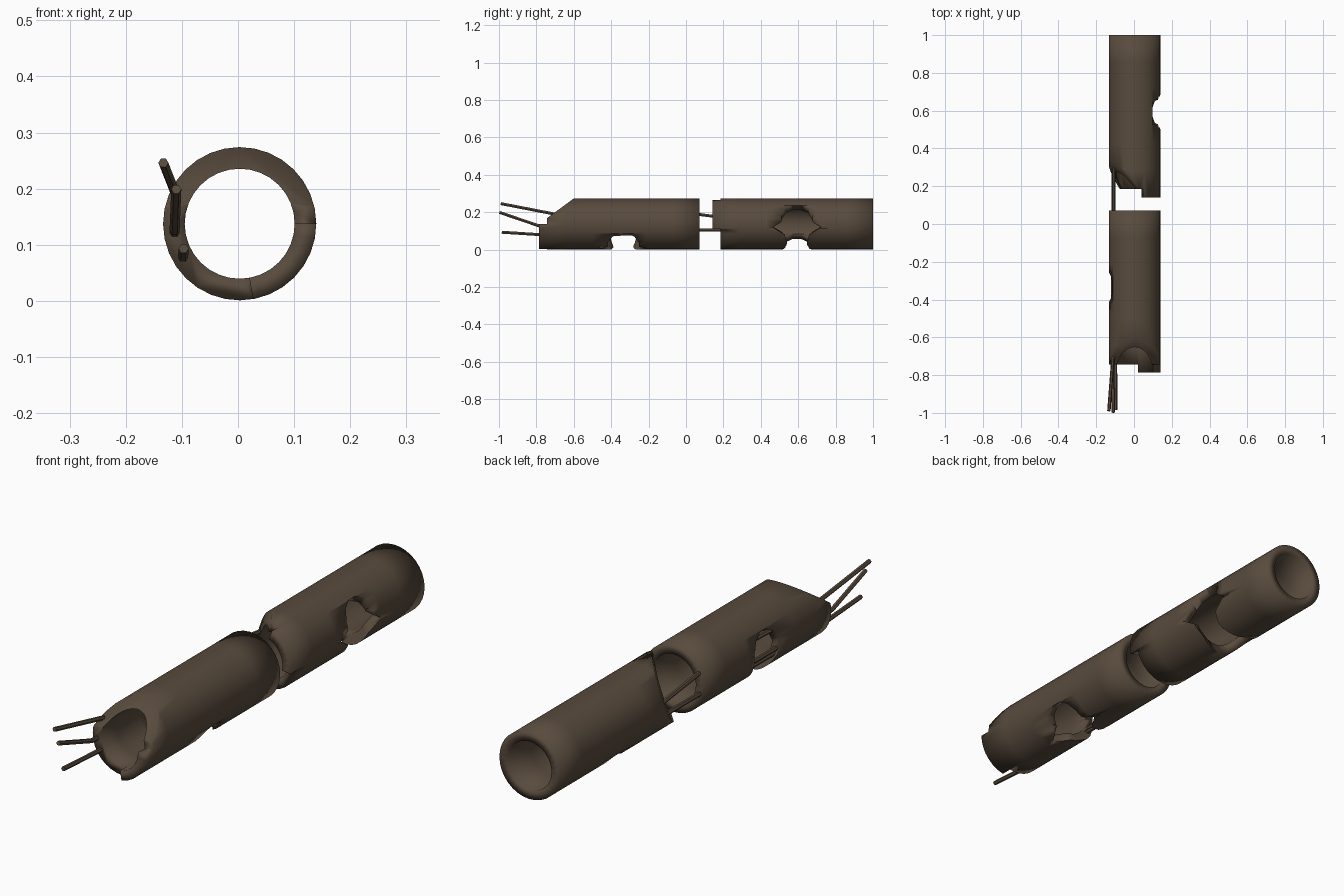
import bpy, bmesh, math
from mathutils import Vector, Matrix

if "Cube" in bpy.data.objects:
    bpy.data.objects.remove(bpy.data.objects["Cube"])

CX, CZ = 0.003, 0.1375      # pipe axis
R_OUT, R_IN = 0.1365, 0.098

mat = bpy.data.materials.new("dark_brown")
mat.diffuse_color = (0.098, 0.070, 0.047, 1)
mat.use_nodes = True
mat.node_tree.nodes["Principled BSDF"].inputs["Base Color"].default_value = mat.diffuse_color


def make_object(name, bm):
    bmesh.ops.recalc_face_normals(bm, faces=bm.faces)
    me = bpy.data.meshes.new(name)
    bm.to_mesh(me)
    bm.free()
    ob = bpy.data.objects.new(name, me)
    bpy.context.collection.objects.link(ob)
    me.materials.append(mat)
    return ob


def prism(name, base, offset):
    """Closed prism: base polygon swept by offset."""
    bm = bmesh.new()
    a = [bm.verts.new(Vector(p)) for p in base]
    b = [bm.verts.new(Vector(p) + Vector(offset)) for p in base]
    n = len(a)
    bm.faces.new(a)
    bm.faces.new(b)
    for i in range(n):
        j = (i + 1) % n
        bm.faces.new((a[i], a[j], b[j], b[i]))
    return make_object(name, bm)


def polar(r, deg, y=0.0):
    t = math.radians(deg)
    return Vector((r * math.cos(t), y, r * math.sin(t)))


def tube(name, y0, y1, sides=32, steps=6):
    """Hollow pipe wall along y."""
    prof = [(R_OUT, y0 + (y1 - y0) * i / steps) for i in range(steps + 1)]
    prof += [(R_IN, y) for _, y in reversed(prof)]
    bm = bmesh.new()
    rings = [[bm.verts.new(polar(r, 360 * k / sides, y)) for k in range(sides)] for r, y in prof]
    for i in range(len(rings)):
        p, q = rings[i], rings[(i + 1) % len(rings)]
        for k in range(sides):
            m = (k + 1) % sides
            bm.faces.new((p[k], p[m], q[m], q[k]))
    return make_object(name, bm)


pipe = tube("front_pipe", -0.787, 0.072)

# broken end: step that leaves one long quarter at lower right
step = prism("step_cutter", [(0, -0.9, 0), (.3, -0.9, 0), (.3, -0.9, .3), (-.3, -0.9, .3),
                             (-.3, -0.9, -.3), (.053, -0.9, -.3)], (0, 0.157, 0))
# broken end: slanted slice off the top
slope = prism("slope_cutter", [(-.3, -.88, .031), (-.3, -.743, .031), (-.3, -.54, .18), (-.3, -.88, .18)],
              (.6, 0, 0))
# tilted round hole through the lower wall
axis = polar(1, 153.4)
side = polar(1, 63.4)
start = Vector((-0.008, -0.335, -0.0755)) - axis * 0.3
hole = prism("hole_cutter", [start + side * (.086 * math.sin(t)) + Vector((0, .086 * math.cos(t), 0))
                             for t in [math.tau * (k + .5) / 12 for k in range(12)]], axis * 0.6)
# pointed widening of the hole on the underside
down, tang = polar(1, -76), polar(1, 14)
c = Vector((0, -0.335, 0)) + down * 0.04
chip = prism("chip_cutter", [c + Vector((.0, .13, 0)), c + tang * .08, c - Vector((0, .13, 0)), c - tang * .08],
             down * 0.2)

cutters = [step, slope, hole, chip]
for cut in cutters:
    cut.hide_render = True
    m = pipe.modifiers.new(cut.name, 'BOOLEAN')
    m.operation, m.solver, m.object = 'DIFFERENCE', 'EXACT', cut
bpy.context.view_layer.update()
dg = bpy.context.evaluated_depsgraph_get()
result = bpy.data.meshes.new_from_object(pipe.evaluated_get(dg))
pipe.modifiers.clear()
pipe.data = result
for cut in cutters:
    bpy.data.objects.remove(cut)

result.materials.clear()
result.materials.append(mat)
for p in result.polygons:
    p.material_index = 0

# second pipe: same piece, rolled about its axis and moved back
back = bpy.data.objects.new("back_pipe", result.copy())
bpy.context.collection.objects.link(back)
back.data.transform(Matrix.Translation((CX, 0.928, CZ)) @ Matrix.Rotation(math.radians(-68), 4, 'Y'))
pipe.data.transform(Matrix.Translation((CX, 0, CZ)))


# bent reinforcing rods
def rod(name, pts, r=0.009):
    cu = bpy.data.curves.new(name, 'CURVE')
    cu.dimensions = '3D'
    cu.bevel_depth = r
    cu.bevel_resolution = 1
    cu.use_fill_caps = True
    sp = cu.splines.new('POLY')
    sp.points.add(len(pts) - 1)
    for q, p in zip(sp.points, pts):
        q.co = (*p, 1)
    tmp = bpy.data.objects.new(name + "_path", cu)
    bpy.context.collection.objects.link(tmp)
    bpy.context.view_layer.update()
    me = bpy.data.meshes.new_from_object(tmp.evaluated_get(bpy.context.evaluated_depsgraph_get()))
    bpy.data.objects.remove(tmp)
    me.materials.clear()
    me.materials.append(mat)
    ob = bpy.data.objects.new(name, me)
    bpy.context.collection.objects.link(ob)
    return ob


rods = [
    rod("upper_rod", [(-.133, -.99, .246), (-.107, -.65, .18), (-.108, 0, .197), (-.108, .33, .155)]),
    rod("middle_rod", [(-.110, -.997, .199), (-.113, -.78, .125), (-.113, -.5, .105), (-.110, .32, .105)]),
    rod("lower_rod", [(-.097, -.985, .093), (-.098, -.7, .075), (-.105, -.2, .085)]),
]

for ob in [pipe, back] + rods:
    bpy.ops.object.select_all(action='DESELECT')
    ob.select_set(True)
    bpy.context.view_layer.objects.active = ob
    bpy.ops.object.shade_smooth_by_angle(angle=math.radians(40 if ob in rods else 95))
